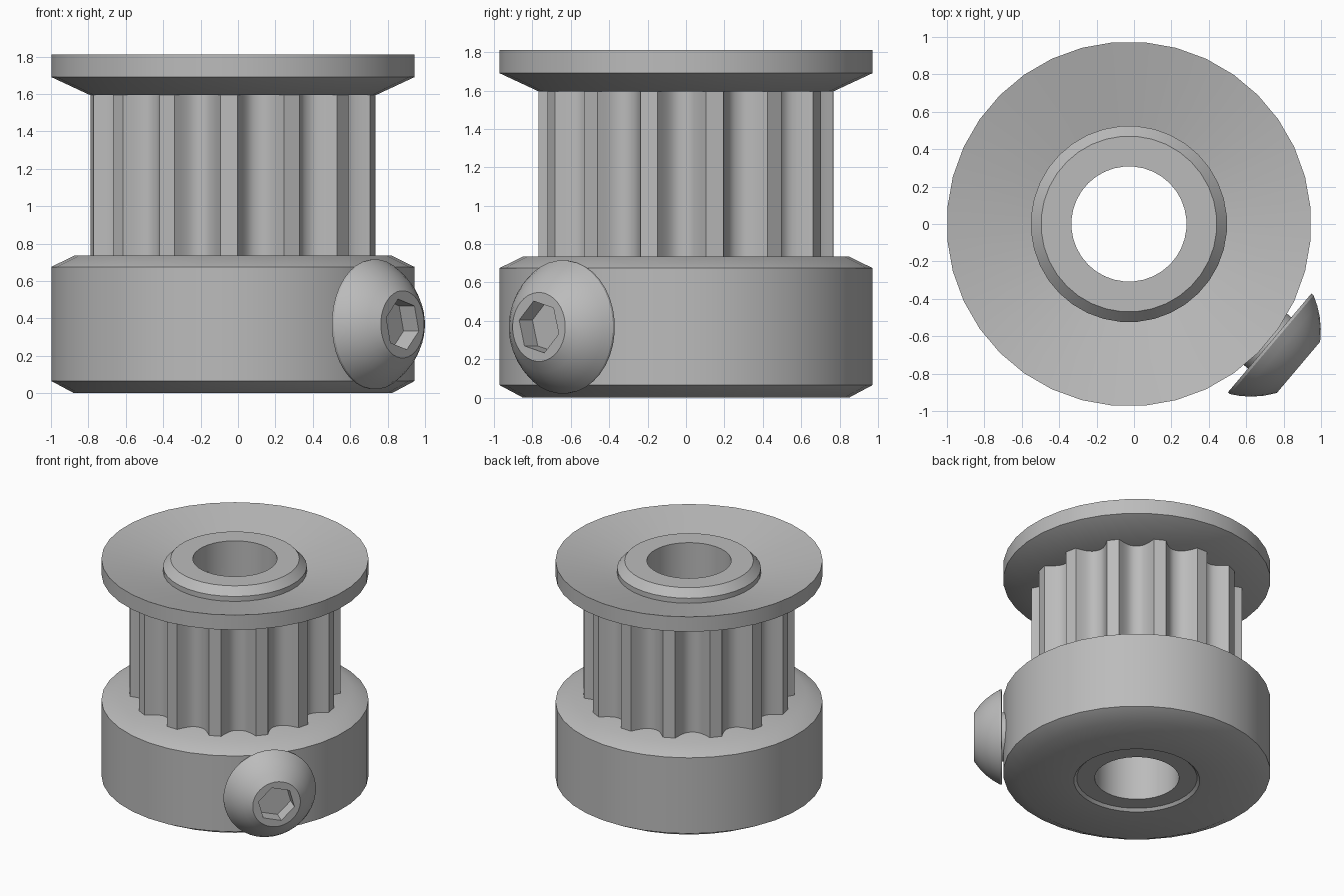
import bpy, bmesh
from math import sin, cos, pi, radians, degrees
from mathutils import Matrix, Vector

cube = bpy.data.objects.get("Cube")
if cube:
    bpy.data.objects.remove(cube)

AXIS_X = -0.027          # pulley axis, shifted by the protruding screw
BORE = 0.308
SCREW_ANGLE = radians(-40.2)
TEETH = 14

steel = bpy.data.materials.new("grey_steel")
steel.use_nodes = True
steel.diffuse_color = (0.5, 0.5, 0.5, 1)
steel.node_tree.nodes["Principled BSDF"].inputs["Base Color"].default_value = (0.5, 0.5, 0.5, 1)

ROUND = [radians(5 + 10 * i) for i in range(36)]


def lathe(name, profile, angles=ROUND, closed=True, matrix=Matrix.Translation((AXIS_X, 0, 0))):
    """Sweep (radius, z) points about z; a radius may be a function of the angle."""
    bm = bmesh.new()
    rings = []
    for r, z in profile:
        radii = [r(a) if callable(r) else r for a in angles]
        rings.append([bm.verts.new((q * cos(a), q * sin(a), z)) for q, a in zip(radii, angles)])
    pairs = list(zip(rings, rings[1:]))
    if closed:
        pairs.append((rings[-1], rings[0]))
    else:
        bm.faces.new(rings[0])
        bm.faces.new(rings[-1])
    n = len(angles)
    for low, high in pairs:
        for i in range(n):
            j = (i + 1) % n
            bm.faces.new((low[i], low[j], high[j], high[i]))
    bmesh.ops.recalc_face_normals(bm, faces=bm.faces)
    mesh = bpy.data.meshes.new(name)
    bm.to_mesh(mesh)
    bm.free()
    mesh.materials.append(steel)
    obj = bpy.data.objects.new(name, mesh)
    obj.matrix_world = matrix
    bpy.context.collection.objects.link(obj)
    bpy.ops.object.select_all(action='DESELECT')
    obj.select_set(True)
    bpy.context.view_layer.objects.active = obj
    bpy.ops.object.shade_smooth_by_angle(angle=radians(30))
    return obj


# Base collar with chamfered rims and a shallow countersink underneath
lathe("base_collar", [
    (BORE, 0.02), (0.44, 0.02), (0.46, 0), (0.853, 0), (0.975, 0.065),
    (0.975, 0.675), (0.853, 0.735), (BORE, 0.735)])

# Dished top flange with a raised, chamfered hub
lathe("top_flange", [
    (BORE, 1.595), (0.77, 1.595), (0.975, 1.69), (0.975, 1.81),
    (0.525, 1.71), (0.525, 1.75), (0.47, 1.81), (BORE, 1.81)])

# Toothed barrel: narrow lands between rounded grooves
PITCH = 2 * pi / TEETH
LAND = radians(3.4)
HALF_GROOVE = PITCH / 2 - LAND
GROOVE_STEPS = 12


def tooth_radius(a):
    off = abs((a - SCREW_ANGLE) % PITCH - PITCH / 2)
    t = min(1, off / HALF_GROOVE)
    return 0.77 - 0.11 * (1 - t ** 2.5)


tooth_angles = [SCREW_ANGLE + k * PITCH + LAND + 2 * HALF_GROOVE * s / GROOVE_STEPS
                for k in range(TEETH) for s in range(GROOVE_STEPS + 1)]
lathe("toothed_barrel", [(BORE, 0.735), (tooth_radius, 0.735),
                         (tooth_radius, 1.595), (BORE, 1.595)], tooth_angles)

# Set screw: local z points out of the collar, local y points up
out = Vector((cos(SCREW_ANGLE), sin(SCREW_ANGLE), 0))
side = Vector((-out.y, out.x, 0))
up = Vector((0, 0, 1))
frame = Matrix((side, up, out)).transposed().to_4x4()
frame.translation = (AXIS_X, 0, 0.368)


def hexagon(a):
    off = (degrees(a) - 45) % 60 - 30
    return 0.121 / cos(radians(off))


lathe("set_screw", [
    (0.18, 0.6), (0.18, 0.985), (0.347, 0.985), (0.347, 1.0), (0.318, 1.05),
    (0.28, 1.1), (0.235, 1.145), (0.18, 1.187), (hexagon, 1.187), (hexagon, 1.08)],
    closed=False, matrix=frame)
